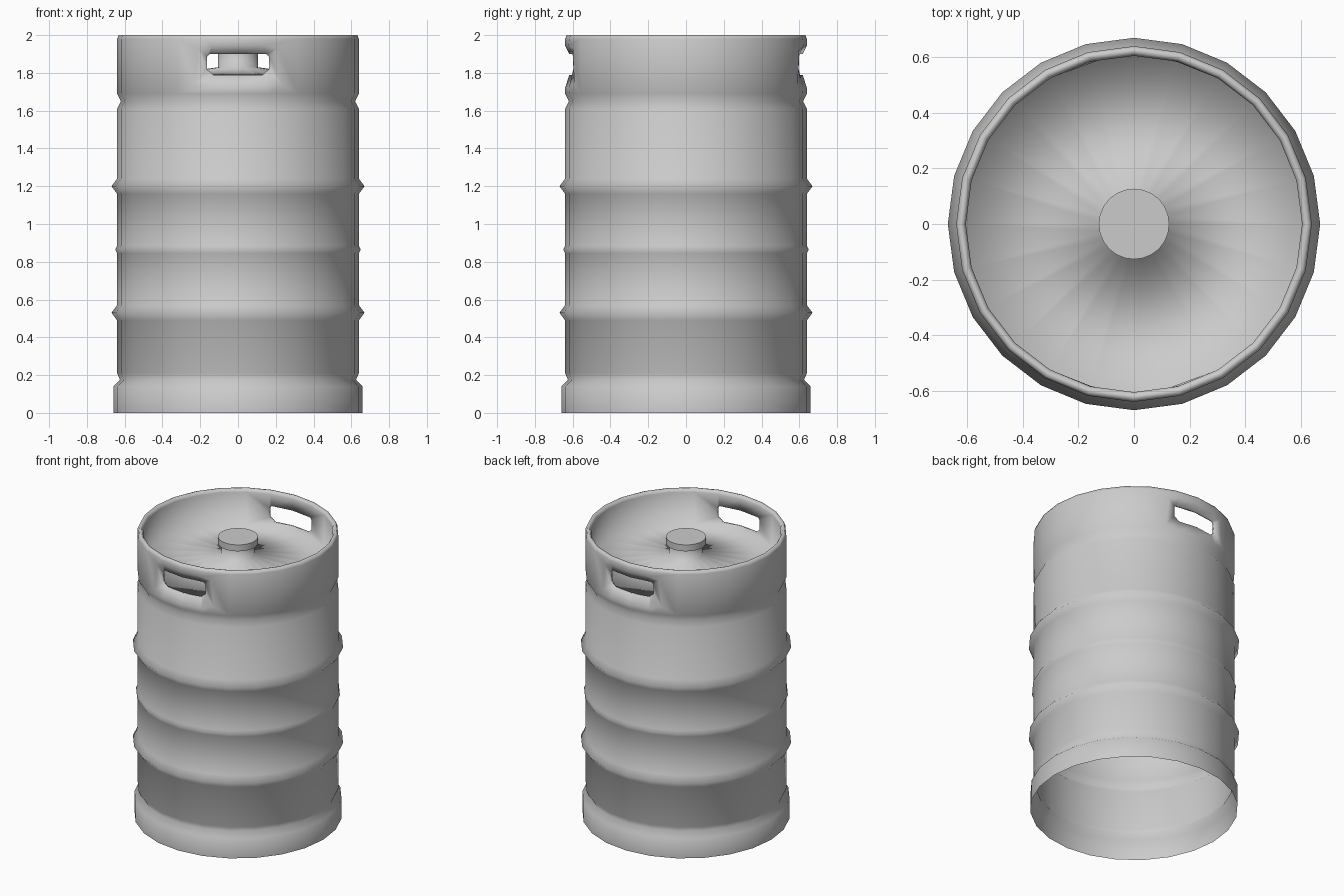
import bpy, bmesh, math

SIDES = 24
cube = bpy.data.objects.get("Cube")
if cube:
    bpy.data.objects.remove(cube)

steel = bpy.data.materials.new("brushed_steel_grey")
steel.use_nodes = True
colour = (0.6, 0.6, 0.6, 1)
steel.diffuse_color = colour
steel.node_tree.nodes["Principled BSDF"].inputs["Base Color"].default_value = colour


def revolve(bm, profile):
    """Rings of vertices joined by quads; returns rings and faces by row."""
    rings, rows = [], []
    for r, z in profile:
        angles = [2 * math.pi * i / SIDES for i in range(SIDES)]
        rings.append([bm.verts.new((r * math.cos(a), r * math.sin(a), z)) for a in angles])
    for low, high in zip(rings, rings[1:]):
        rows.append([bm.faces.new((low[i], low[(i + 1) % SIDES], high[(i + 1) % SIDES], high[i]))
                     for i in range(SIDES)])
    return rings, rows


def chord(x, r):
    """Depth of the faceted wall of radius r at offset x from its middle."""
    step = 2 * math.pi / SIDES
    k = 0 if abs(x) < r * math.sin(step) else 1
    x0, x1 = r * math.sin(k * step), r * math.sin((k + 1) * step)
    y0, y1 = r * math.cos(k * step), r * math.cos((k + 1) * step)
    return y0 + (y1 - y0) * (abs(x) - x0) / (x1 - x0)


def bridge(bm, a, b):
    for i in range(len(a)):
        j = (i + 1) % len(a)
        bm.faces.new((a[i], a[j], b[j], b[i]))


def mirrored(half):
    """Complete a loop from its right half, starting at the lower left corner."""
    low, high = half[:3], half[3:]
    flip = lambda pts: [(-x, z) for x, z in reversed(pts)]
    return flip(low[1:]) + low + high + flip(high[:-1])


def finish(bm, name):
    bmesh.ops.recalc_face_normals(bm, faces=bm.faces[:])
    mesh = bpy.data.meshes.new(name)
    bm.to_mesh(mesh)
    bm.free()
    mesh.materials.append(steel)
    mesh.polygons.foreach_set("use_smooth", [True] * len(mesh.polygons))
    obj = bpy.data.objects.new(name, mesh)
    bpy.context.collection.objects.link(obj)
    return obj


# Outer wall from the foot up to the rim
profile = [(0.66, 0), (0.66, 0.14), (0.625, 0.175), (0.64, 0.21)]
for z, bulge, half in ((0.53, 0.03, 0.04), (0.865, 0.01, 0.02), (1.2, 0.03, 0.04), (1.65, -0.02, 0.04)):
    profile += [(0.64, z - half), (0.64 + bulge, z), (0.64, z + half)]
outer = len(profile) - 1
# Rolled rim, inner wall, dished top and neck
profile += [(0.64, 1.98), (0.632, 2.0), (0.615, 2.0)]
inner = len(profile)
profile += [(0.605, 1.98), (0.605, 1.76), (0.105, 1.83), (0.105, 1.92)]

bm = bmesh.new()
rings, rows = revolve(bm, profile)

# Recessed hand holes through both walls, front and back
hole = mirrored([(0, 1.79), (0.13, 1.79), (0.165, 1.82), (0.165, 1.885), (0.15, 1.9), (0, 1.9)])
recess = mirrored([(0, 1.72), (0.15, 1.72), (0.23, 1.74), (0.21, 1.93), (0.14, 1.945), (0, 1.945)])
for side, mid in ((1, 18), (-1, 6)):
    cols = range(mid - 2, mid + 3)
    doomed = [rows[j][i] for j in (outer, inner) for i in cols[:-1]]
    bmesh.ops.delete(bm, geom=doomed, context='FACES')

    def loop(points, r, push=0):
        return [bm.verts.new((side * x, -side * (chord(x, r) - push), z)) for x, z in points]

    def frame(low, high):
        return [rings[low][i] for i in cols] + [rings[high][i] for i in reversed(cols)]

    stages = [frame(outer, outer + 1), loop(recess, 0.64), loop(hole, 0.64, 0.022),
              loop(hole, 0.605), frame(inner + 1, inner)]
    for a, b in zip(stages, stages[1:]):
        bridge(bm, a, b)
# Drop the edges left inside the openings
bmesh.ops.delete(bm, geom=[e for e in bm.edges if not e.link_faces], context='EDGES')
finish(bm, "keg_body")

# Flat valve cap on the neck
bm = bmesh.new()
rings, rows = revolve(bm, [(0.105, 1.905), (0.127, 1.905), (0.127, 1.95)])
bm.faces.new(rings[0])
bm.faces.new(rings[-1])
cap = finish(bm, "valve_cap")
bpy.ops.object.select_all(action='DESELECT')
cap.select_set(True)
bpy.context.view_layer.objects.active = cap
bpy.ops.object.shade_smooth_by_angle(angle=math.radians(40))
